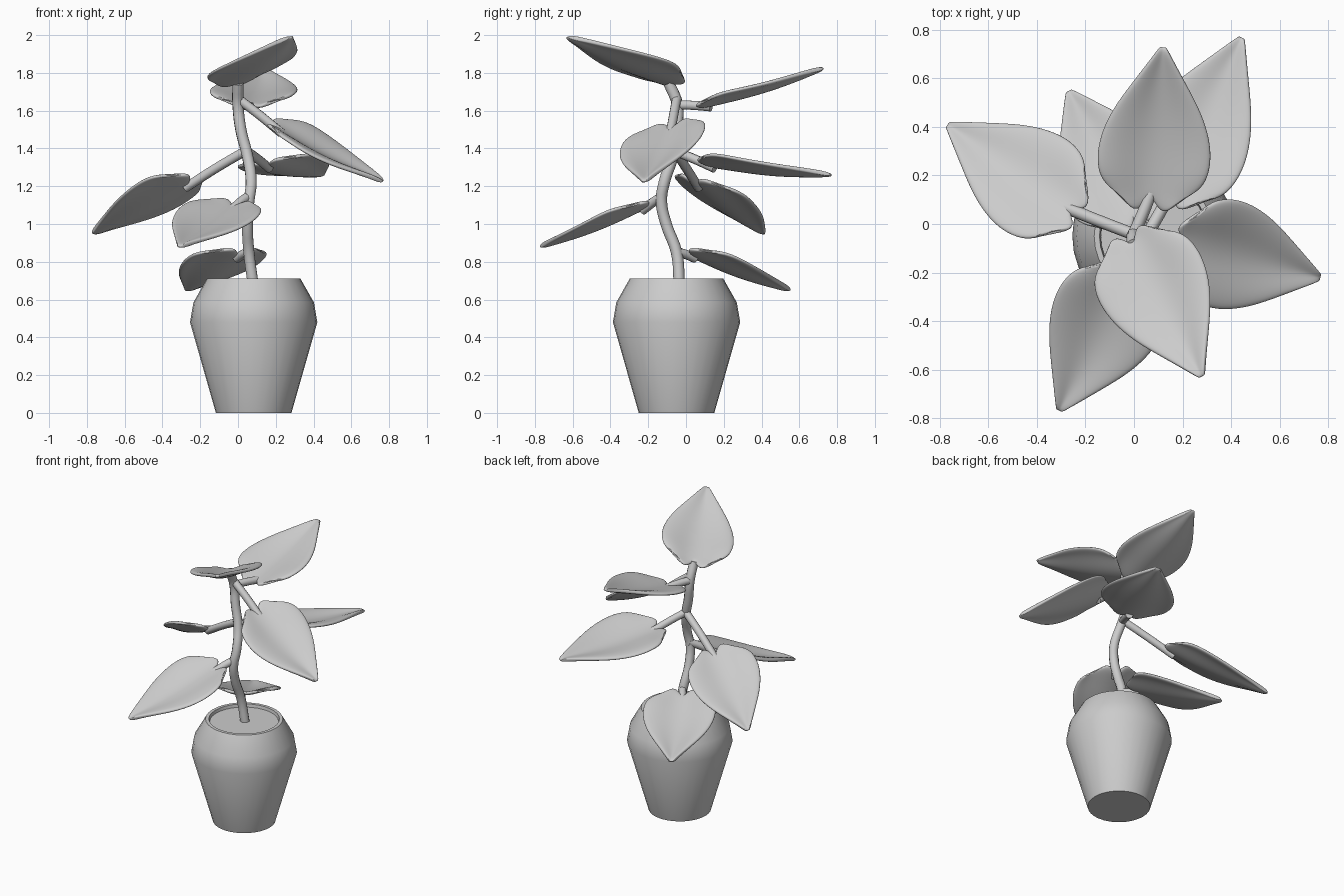
import bpy, bmesh, math
from mathutils import Vector

if "Cube" in bpy.data.objects:
    bpy.data.objects.remove(bpy.data.objects["Cube"])

POT = Vector((0.083, -0.05, 0))


def finish(name, bm, angle=30):
    me = bpy.data.meshes.new(name)
    bmesh.ops.recalc_face_normals(bm, faces=bm.faces)
    bm.to_mesh(me)
    bm.free()
    ob = bpy.data.objects.new(name, me)
    bpy.context.collection.objects.link(ob)
    bpy.ops.object.select_all(action='DESELECT')
    ob.select_set(True)
    bpy.context.view_layer.objects.active = ob
    bpy.ops.object.shade_smooth_by_angle(angle=math.radians(angle))
    return ob


def lathe(name, profile, sides=32):
    bm = bmesh.new()
    rings = [[bm.verts.new(POT + Vector((r * math.cos(2 * math.pi * i / sides),
                                         r * math.sin(2 * math.pi * i / sides), z)))
              for i in range(sides)] for r, z in profile]
    for a, b in zip(rings, rings[1:]):
        for i in range(sides):
            j = (i + 1) % sides
            bm.faces.new((a[i], a[j], b[j], b[i]))
    bm.faces.new(rings[0])
    bm.faces.new(rings[-1])
    return finish(name, bm)


def tube(name, points, radius):
    cu = bpy.data.curves.new(name, 'CURVE')
    cu.dimensions = '3D'
    cu.bevel_depth = radius
    cu.bevel_resolution = 3
    cu.use_fill_caps = True
    cu.resolution_u = 5
    sp = cu.splines.new('BEZIER')
    sp.bezier_points.add(len(points) - 1)
    for bp, p in zip(sp.bezier_points, points):
        bp.co = p
        bp.handle_left_type = bp.handle_right_type = 'AUTO'
    ob = bpy.data.objects.new(name, cu)
    bpy.context.collection.objects.link(ob)


# half width of the leaf along its length (fraction, fraction)
OUTLINE = [(0, 0.50), (0.06, 0.82), (0.16, 0.97), (0.3, 1.0), (0.45, 0.91),
           (0.6, 0.73), (0.76, 0.46), (0.9, 0.22), (1.0, 0.05)]


def leaf(name, base, tip, roll, half=0.238):
    base, tip = Vector(base), Vector(tip)
    axis = tip - base
    flat = Vector((axis.x, axis.y, 0)).normalized()
    side = Vector((-flat.y, flat.x, roll)).normalized()
    along = axis.normalized()
    up = along.cross(side).normalized()
    bm = bmesh.new()
    rows = []
    for t, w in OUTLINE:
        row = []
        for i in range(9):
            u = i / 4 - 1
            lobe = 0.07 * math.sin(math.pi * abs(u) ** 0.9) * (1 - t) ** 5
            # cupped blade: sides rise, middle sags, tip flicks out
            cup = 0.05 * math.sin(0.56 * math.pi * u) ** 2 * (1 - t) ** 0.6 * min(1, 0.5 + 3 * t)
            sag = 0.02 * math.sin(math.pi * t)
            row.append(bm.verts.new(base + axis * t - along * lobe
                                    + side * (u * w * half) + up * (cup - sag)))
        rows.append(row)
    for a, b in zip(rows, rows[1:]):
        for i in range(8):
            bm.faces.new((a[i], a[i + 1], b[i + 1], b[i]))
    ob = finish(name, bm, 60)
    mod = ob.modifiers.new('thickness', 'SOLIDIFY')
    mod.thickness = 0.024
    mod.offset = 0
    sub = ob.modifiers.new('smooth', 'SUBSURF')
    sub.levels = sub.render_levels = 2


# pot and soil
lathe('pot', [(0.2, 0), (0.337, 0.48), (0.319, 0.585), (0.247, 0.712),
              (0.225, 0.712), (0.218, 0.67)])
lathe('soil', [(0.22, 0.66), (0.22, 0.692)])

# main stem
tube('stem', [(0.08, -0.035, 0.68), (0.058, -0.05, 0.85), (0.05, -0.105, 1.0),
              (0.058, -0.13, 1.12), (0.07, -0.115, 1.22), (0.05, -0.07, 1.36),
              (0.015, -0.05, 1.5), (0.0, -0.045, 1.63), (0.0, -0.09, 1.745)], 0.03)

# each leaf: stem joint, leaf base, leaf tip, sideways roll
LEAVES = {
    'top_front': ((0, -0.05, 1.66), (0.0, -0.09, 1.75), (0.28, -0.63, 1.99), 0.15),
    'top_back': ((0, -0.04, 1.63), (0.07, 0.12, 1.63), (0.12, 0.73, 1.825), 0.0),
    'upper_right': ((0.005, -0.05, 1.66), (0.22, -0.08, 1.5), (0.77, -0.22, 1.225), 0.2),
    'middle_back': ((0.04, -0.07, 1.39), (0.16, 0.14, 1.31), (0.445, 0.77, 1.26), -0.15),
    'middle_left': ((0.045, -0.06, 1.39), (-0.27, 0.06, 1.21), (-0.77, 0.41, 0.95), 0.2),
    'lower_front': ((0.06, -0.12, 1.15), (-0.03, -0.22, 1.09), (-0.31, -0.77, 0.88), -0.1),
    'lowest_back': ((0.06, -0.05, 0.85), (0.0, 0.04, 0.835), (-0.27, 0.55, 0.65), 0.0),
}
for key, (joint, base, tip, roll) in LEAVES.items():
    leaf(key + '_leaf', base, tip, roll)
    if key != 'top_front':
        mid = (Vector(joint) + Vector(base)) / 2 - Vector((0, 0, 0.002))
        end = Vector(base) + (Vector(tip) - Vector(base)) * 0.02 - Vector((0, 0, 0.014))
        tube(key + '_stalk', [joint, mid, end], 0.025)
